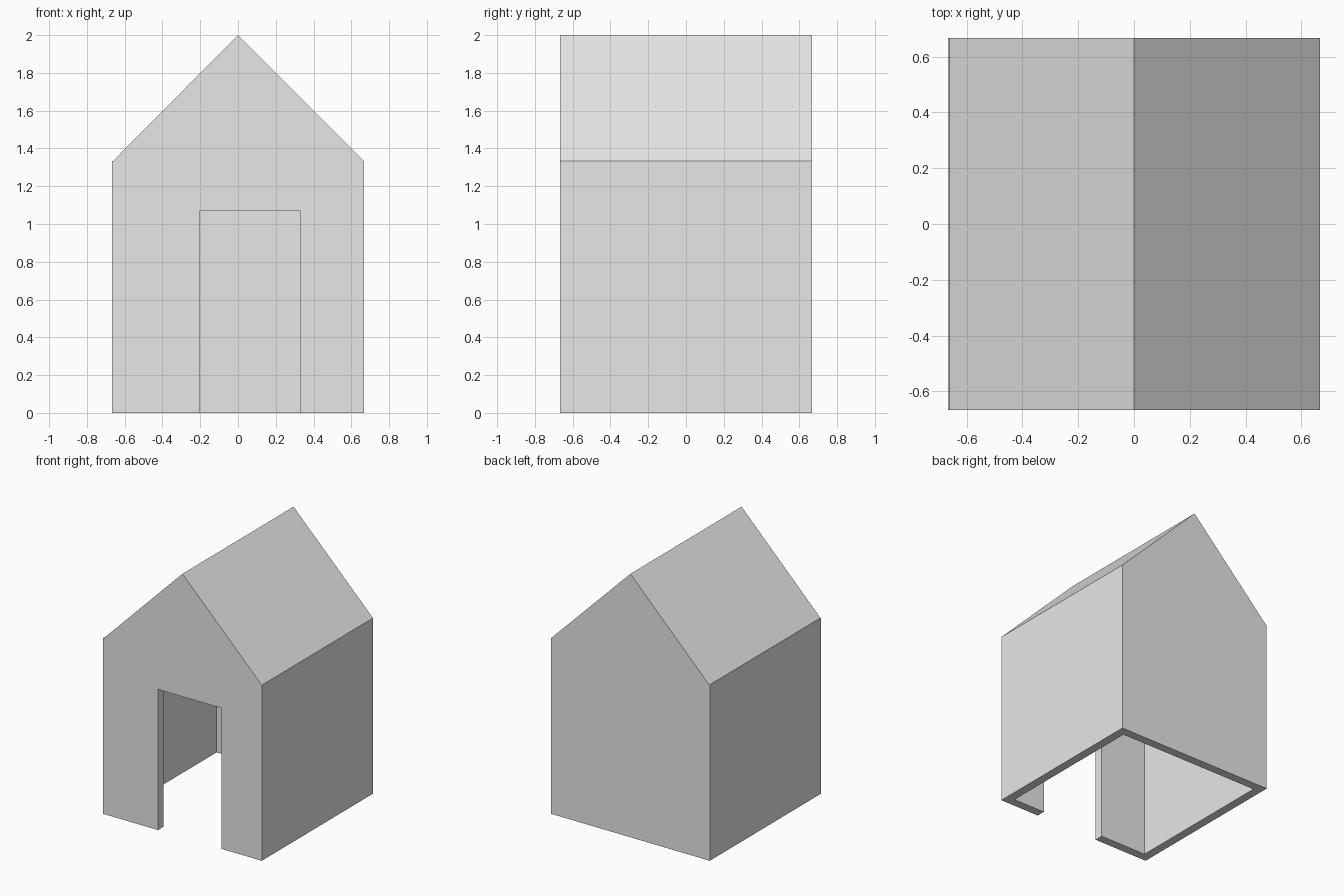
import bpy
import bmesh

old = bpy.data.objects.get("Cube")
if old:
    bpy.data.objects.remove(old, do_unlink=True)

HALF = 2 / 3          # half of the footprint
WALL = HALF / 10      # wall thickness
EAVE, RIDGE = 4 / 3, 2.0

grey = bpy.data.materials.new("light grey")
grey.use_nodes = True
colour = (0.8, 0.8, 0.8, 1)
grey.diffuse_color = colour
grey.node_tree.nodes["Principled BSDF"].inputs["Base Color"].default_value = colour


def prism(name, profile, y0, y1):
    """Extrude an x-z profile along y."""
    bm = bmesh.new()
    face = bm.faces.new([bm.verts.new((x, y0, z)) for x, z in profile])
    new = bmesh.ops.extrude_face_region(bm, geom=[face])["geom"]
    bmesh.ops.translate(bm, vec=(0, y1 - y0, 0),
                        verts=[v for v in new if isinstance(v, bmesh.types.BMVert)])
    bmesh.ops.recalc_face_normals(bm, faces=bm.faces)
    mesh = bpy.data.meshes.new(name)
    bm.to_mesh(mesh)
    bm.free()
    mesh.materials.append(grey)
    obj = bpy.data.objects.new(name, mesh)
    bpy.context.scene.collection.objects.link(obj)
    return obj


def cut(target, cutter):
    """Subtract the cutter and remove it."""
    mod = target.modifiers.new("cut", "BOOLEAN")
    mod.operation = "DIFFERENCE"
    mod.solver = "EXACT"
    mod.object = cutter
    cutter.hide_render = True
    bpy.context.view_layer.objects.active = target
    bpy.ops.object.modifier_apply(modifier=mod.name)
    bpy.data.objects.remove(cutter, do_unlink=True)


# Gabled shell, with a sliver of a ledge along the -x eave
house = prism("house_shell", [(-HALF, 0), (HALF, 0), (HALF, EAVE), (0, RIDGE),
                              (-HALF + 0.005, EAVE), (-HALF, EAVE)], -HALF, HALF)

# Hollow room, open underneath, following the roof pitch
inner = HALF - WALL
peak = RIDGE - WALL * 2 ** 0.5
room = prism("room_cutter", [(-inner, -0.1), (inner, -0.1), (inner, peak - inner),
                             (0, peak), (-inner, peak - inner)], -inner, inner)
cut(house, room)

# Doorway through the front wall, right of centre
door = prism("door_cutter", [(-0.205, -0.1), (0.33, -0.1), (0.33, 1.068),
                             (-0.205, 1.068)], -1, 0)
cut(house, door)
